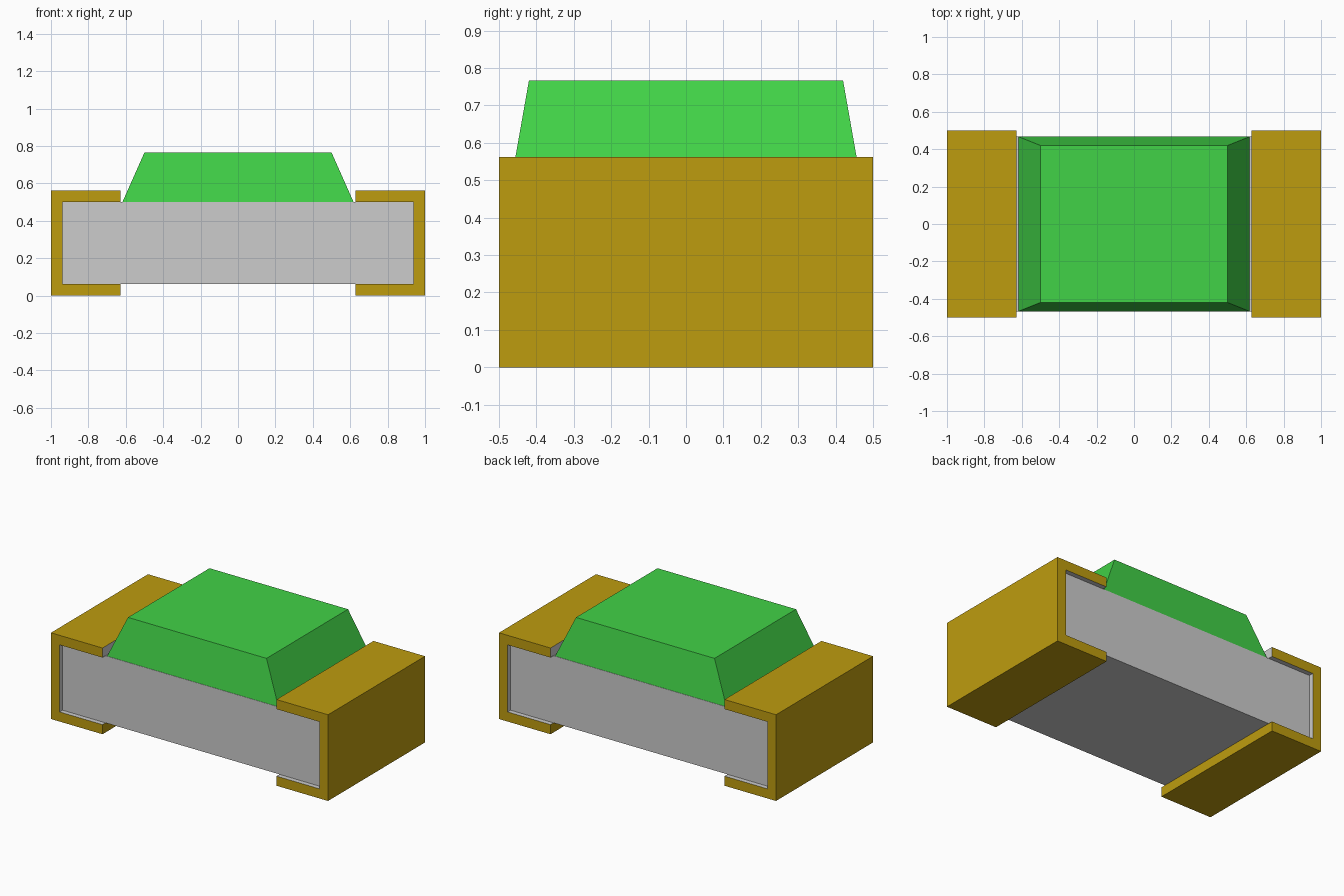
import bpy
import bmesh

if "Cube" in bpy.data.objects:
    bpy.data.objects.remove(bpy.data.objects["Cube"], do_unlink=True)


def material(name, rgb):
    """Flat material from 0-255 display values."""
    lin = [((c / 255 + 0.055) / 1.055) ** 2.4 if c > 10 else c / 255 / 12.92 for c in rgb]
    mat = bpy.data.materials.new(name)
    mat.use_nodes = True
    mat.diffuse_color = (*lin, 1)
    mat.node_tree.nodes["Principled BSDF"].inputs["Base Color"].default_value = (*lin, 1)
    return mat


GOLD = material("gold", (190, 156, 15))
GREY = material("light grey", (204, 204, 204))
GREEN = material("green", (65, 210, 71))


def make_object(name, bm, *mats):
    bmesh.ops.recalc_face_normals(bm, faces=bm.faces)
    mesh = bpy.data.meshes.new(name)
    bm.to_mesh(mesh)
    bm.free()
    for m in mats:
        mesh.materials.append(m)
    obj = bpy.data.objects.new(name, mesh)
    bpy.context.collection.objects.link(obj)
    return obj


def tapered_box(name, mat, base, top, z0, z1):
    """Box whose base and top have their own half sizes (x, y)."""
    bm = bmesh.new()
    bmesh.ops.create_cube(bm, size=2)
    for v in bm.verts:
        hx, hy = top if v.co.z > 0 else base
        v.co = (v.co.x * hx, v.co.y * hy, z1 if v.co.z > 0 else z0)
    return make_object(name, bm, mat)


HEIGHT, WALL, LIP, OUTER = 0.5625, 0.0625, 0.628, 1.0
INNER, TOP = OUTER - WALL, HEIGHT - WALL


def end_cap(name, side):
    """C-shaped terminal extruded along y, grey on the inside and upper lip end."""
    profile = [(LIP, 0), (OUTER, 0), (OUTER, HEIGHT), (LIP, HEIGHT),
               (LIP, TOP), (INNER, TOP), (INNER, WALL), (LIP, WALL)]
    bm = bmesh.new()
    face = bm.faces.new([bm.verts.new((side * x, -0.5, z)) for x, z in profile])
    ext = bmesh.ops.extrude_face_region(bm, geom=[face])
    moved = [g for g in ext["geom"] if isinstance(g, bmesh.types.BMVert)]
    bmesh.ops.translate(bm, verts=moved, vec=(0, 1, 0))
    bm.normal_update()
    for f in bm.faces:
        c = f.calc_center_median()
        side_wall = abs(c.y) < 0.1
        inside = WALL - 0.01 < c.z < TOP + 0.01 and abs(c.x) < OUTER - 0.01
        upper_lip_end = c.z > TOP and abs(c.x) < LIP + 0.01
        f.material_index = 1 if side_wall and (inside or upper_lip_end) else 0
    return make_object(name, bm, GOLD, GREY)


# Ceramic body held between the two terminals
tapered_box("body", GREY, (INNER, 0.469), (INNER, 0.469), WALL, TOP)
# Sloped protective coating on top
tapered_box("top_coating", GREEN, (0.618, 0.467), (0.5, 0.42), TOP, 0.766)
# Wrap-around terminals
end_cap("left_terminal", 1)
end_cap("right_terminal", -1)
